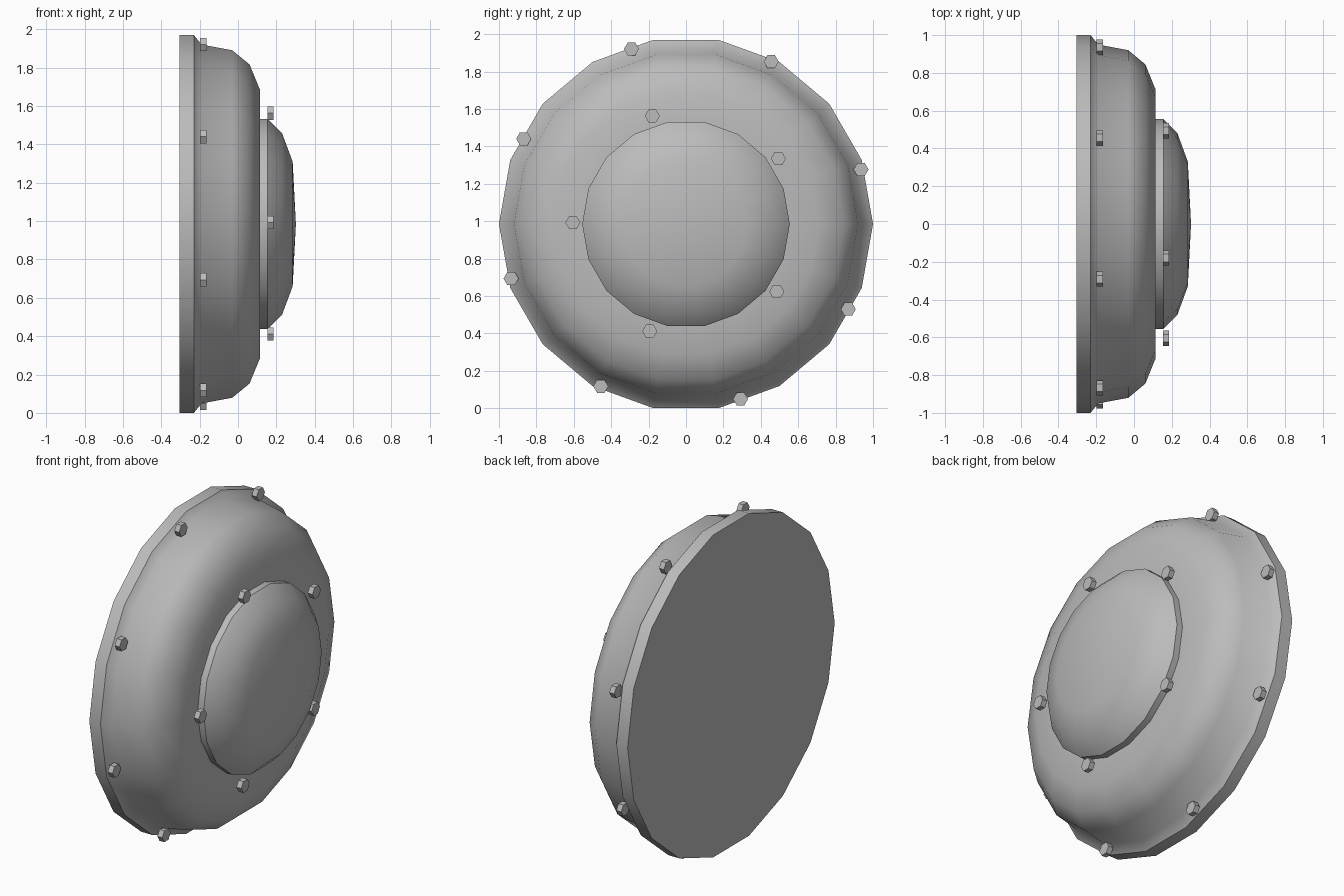
import bpy, bmesh, math

if "Cube" in bpy.data.objects:
    bpy.data.objects.remove(bpy.data.objects["Cube"])

CZ = 0.985   # height of the round axis
SIDES = 18

metal = bpy.data.materials.new("grey_metal")
metal.diffuse_color = (0.5, 0.5, 0.5, 1)
metal.use_nodes = True
metal.node_tree.nodes["Principled BSDF"].inputs["Base Color"].default_value = metal.diffuse_color


def finish(name, bm, angle=None):
    bmesh.ops.recalc_face_normals(bm, faces=bm.faces)
    mesh = bpy.data.meshes.new(name)
    bm.to_mesh(mesh)
    bm.free()
    mesh.materials.append(metal)
    ob = bpy.data.objects.new(name, mesh)
    bpy.context.collection.objects.link(ob)
    if angle:
        bpy.ops.object.select_all(action='DESELECT')
        ob.select_set(True)
        bpy.context.view_layer.objects.active = ob
        bpy.ops.object.shade_smooth_by_angle(angle=math.radians(angle))
    return ob


def lathe(name, profile, sides, y=0, z=CZ, apex=None, angle=None):
    """Revolve (x, radius) pairs around the x axis, closing both ends."""
    bm = bmesh.new()
    rings = []
    for x, r in profile:
        rings.append([bm.verts.new((x, y + r * math.cos(math.tau * i / sides),
                                    z + r * math.sin(math.tau * i / sides)))
                      for i in range(sides)])
    for a, b in zip(rings, rings[1:]):
        for i in range(sides):
            j = (i + 1) % sides
            bm.faces.new((a[i], a[j], b[j], b[i]))
    bm.faces.new(rings[0])
    if apex is None:
        bm.faces.new(rings[-1])
    else:
        tip = bm.verts.new((apex, y, z))
        for i in range(sides):
            bm.faces.new((rings[-1][i], rings[-1][(i + 1) % sides], tip))
    return finish(name, bm, angle)


# Flanged outer body with rounded shoulder
lathe("body", [(-0.305, 1.0), (-0.23, 1.0), (-0.19, 0.95), (-0.03, 0.92),
               (0.06, 0.845), (0.115, 0.71), (0.115, 0.5)], SIDES, angle=45)

# Central domed cap
lathe("dome_cap", [(0.112, 0.555), (0.155, 0.555), (0.23, 0.48), (0.285, 0.33)],
      SIDES, apex=0.302, angle=35)


# Rings of hexagonal bolts
def bolt_ring(name, count, start, radius, x0, x1):
    for k in range(count):
        a = math.radians(start) + math.tau * k / count
        lathe(f"{name}_{k + 1}", [(x0, 0.04), (x1, 0.04)], 6,
              radius * math.cos(a), CZ + radius * math.sin(a))


bolt_ring("flange_bolt", 8, 17.3, 0.98, -0.198, -0.165)
bolt_ring("cap_bolt", 5, 35.3, 0.605, 0.153, 0.186)
